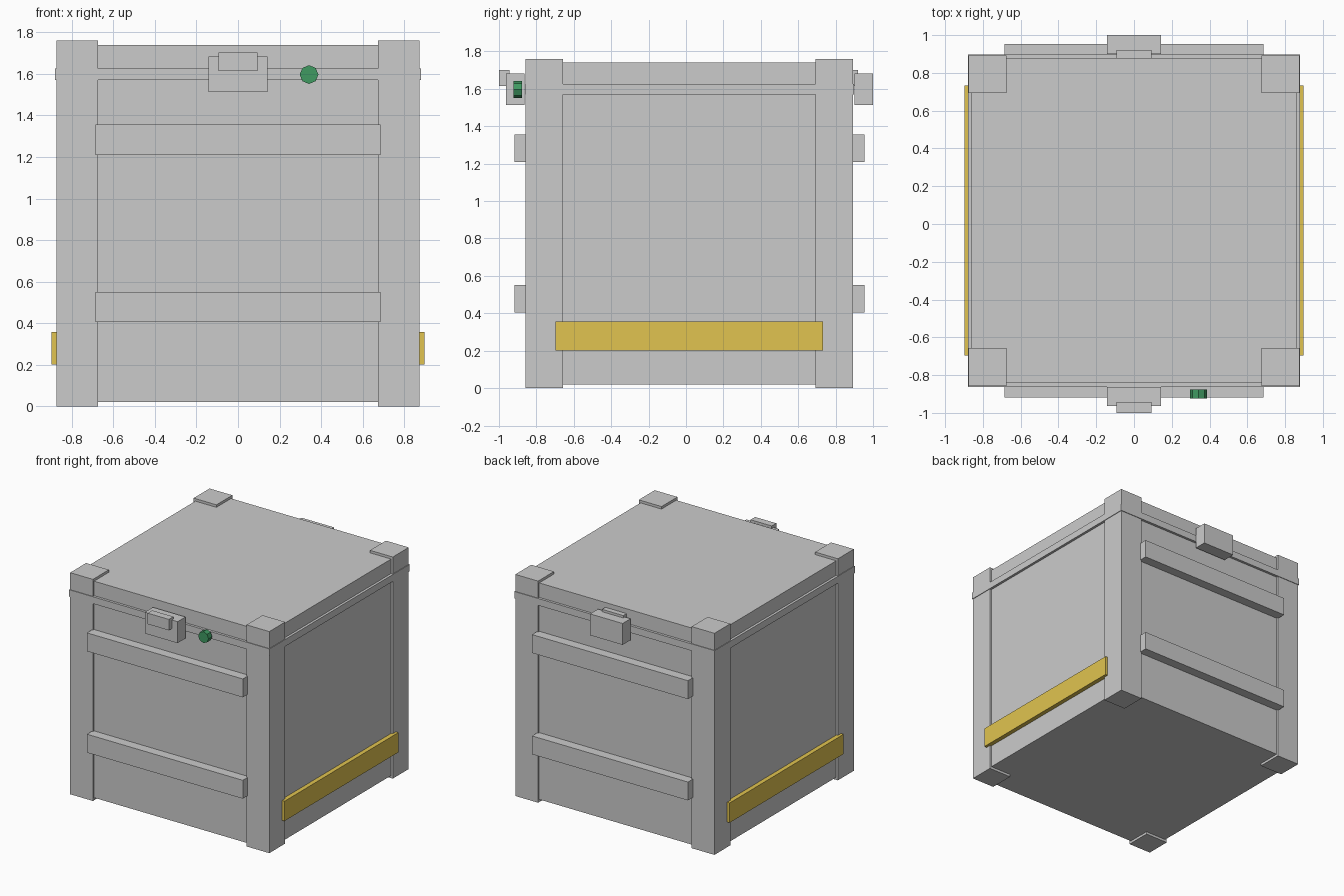
import bpy, math

if "Cube" in bpy.data.objects:
    bpy.data.objects.remove(bpy.data.objects["Cube"])

CY = 0.018  # crate centre along y (latches make the depth uneven)


def box(name, x, y, z, mat=None):
    """Box from (min, max) ranges on each axis."""
    bpy.ops.mesh.primitive_cube_add(size=1, location=[sum(r) / 2 for r in (x, y, z)])
    ob = bpy.context.object
    ob.name = name
    ob.scale = [r[1] - r[0] for r in (x, y, z)]
    bpy.ops.object.transform_apply(location=False, rotation=False, scale=True)
    if mat:
        ob.data.materials.append(mat)
    return ob


def span(sign, inner, outer, centre=0.0):
    """Range on the positive or negative side of a centre."""
    return sorted((centre + sign * inner, centre + sign * outer))


def colour(name, rgb):
    mat = bpy.data.materials.new(name)
    mat.diffuse_color = (*rgb, 1)
    mat.use_nodes = True
    mat.node_tree.nodes["Principled BSDF"].inputs["Base Color"].default_value = mat.diffuse_color
    return mat


yellow = colour("yellow_paint", (0.75, 0.55, 0.08))
green = colour("green_light", (0.05, 0.32, 0.12))

# Main body and the lid seam band
box("crate_body", (-0.86, 0.86), (CY - 0.86, CY + 0.86), (0.02, 1.74))
box("lid_band", (-0.88, 0.88), (CY - 0.88, CY + 0.88), (1.57, 1.625))

# Corner posts
for sx in (-1, 1):
    for sy in (-1, 1):
        box("corner_post", span(sx, 0.675, 0.875), span(sy, 0.675, 0.875, CY), (0, 1.76))

# Horizontal ribs on front and back
for sy in (-1, 1):
    for z in (0.405, 1.21):
        box("rib", (-0.685, 0.685), span(sy, 0.855, 0.936, CY), (z, z + 0.146))

# Yellow stripes on the left and right sides
for sx in (-1, 1):
    box("side_stripe", span(sx, 0.862, 0.897), (CY - 0.715, CY + 0.715), (0.2, 0.357), yellow)

# Latches, same orientation at front and back
for y in (-0.963, 0.9):
    box("latch", (-0.143, 0.143), (y, y + 0.1), (1.513, 1.683))
    box("latch_tab", (-0.093, 0.093), (y - 0.037, y + 0.02), (1.615, 1.702))

# Status light beside the front latch
bpy.ops.mesh.primitive_cylinder_add(vertices=8, radius=0.045, depth=0.046,
                                    location=(0.342, -0.9, 1.597),
                                    rotation=(math.pi / 2, 0, 0))
light = bpy.context.object
light.name = "status_light"
light.data.materials.append(green)
